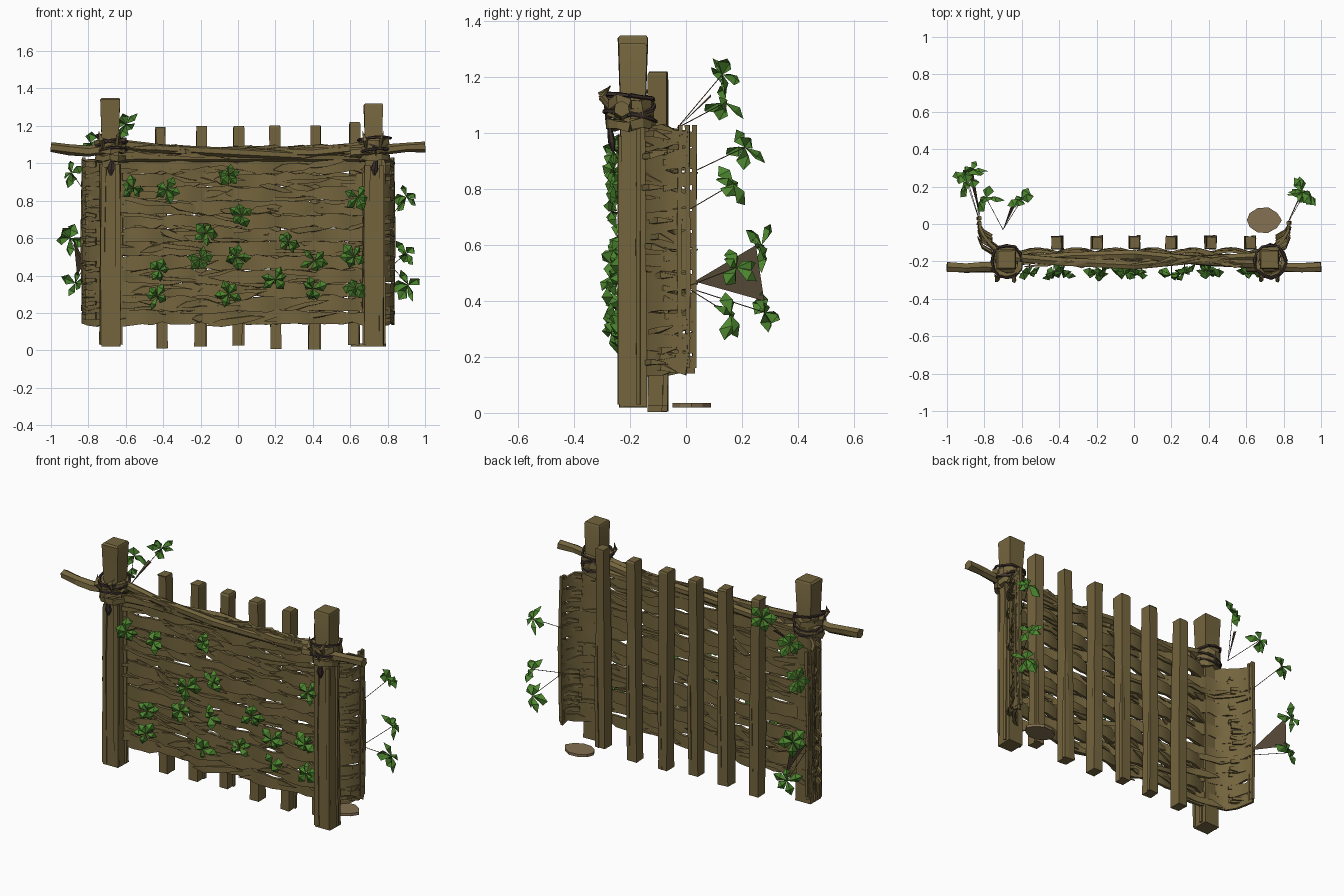
import bpy, bmesh, math, random
from mathutils import Vector

random.seed(7)
if "Cube" in bpy.data.objects:
    bpy.data.objects.remove(bpy.data.objects["Cube"])


def material(name, colour):
    m = bpy.data.materials.new(name)
    m.use_nodes = True
    m.diffuse_color = (*colour, 1)
    bsdf = m.node_tree.nodes["Principled BSDF"]
    bsdf.inputs["Base Color"].default_value = (*colour, 1)
    bsdf.inputs["Roughness"].default_value = 0.9
    return m


WOOD = material("weathered wood", (0.172, 0.128, 0.047))
CHIP = material("fresh cut wood", (0.23, 0.165, 0.085))
BARK = material("dry brown stem", (0.09, 0.064, 0.038))
ROPE = material("dark rope", (0.045, 0.03, 0.025))
LEAF = material("leaf green", (0.072, 0.235, 0.028))


def jit(a):
    return random.uniform(-a, a)


def finish(name, bm, mat, smooth=False):
    me = bpy.data.meshes.new(name)
    bm.to_mesh(me)
    bm.free()
    me.materials.append(mat)
    ob = bpy.data.objects.new(name, me)
    bpy.context.collection.objects.link(ob)
    if smooth:
        bpy.ops.object.select_all(action="DESELECT")
        ob.select_set(True)
        bpy.context.view_layer.objects.active = ob
        bpy.ops.object.shade_smooth_by_angle(angle=math.radians(40))


def sweep(bm, pts, sizes, sides=4, rough=0.0):
    """Sweep an n-sided section along pts; sizes holds half depth and half height."""
    pts = [Vector(p) for p in pts]
    rings = []
    for i, p in enumerate(pts):
        t = (pts[min(i + 1, len(pts) - 1)] - pts[max(i - 1, 0)]).normalized()
        ref = Vector((0, 1, 0)) if abs(t.z) > 0.9 else Vector((0, 0, 1))
        side = t.cross(ref).normalized()
        up = side.cross(t)
        a, b = sizes[i] if isinstance(sizes, list) else sizes
        k = math.sqrt(2) if sides == 4 else 1
        ring = []
        for j in range(sides):
            ang = math.tau * (j + 0.5) / sides
            r = k * (1 + jit(rough))
            ring.append(bm.verts.new(p + side * a * r * math.cos(ang) + up * b * r * math.sin(ang)))
        rings.append(ring)
    for r0, r1 in zip(rings, rings[1:]):
        for j in range(sides):
            n = (j + 1) % sides
            bm.faces.new((r0[j], r0[n], r1[n], r1[j]))
    bm.faces.new(rings[0][::-1])
    bm.faces.new(rings[-1])


# Two heavy corner posts with a slightly crowned top
for name, x, top in (("right_post", -0.68, 1.35), ("left_post", 0.73, 1.32)):
    bm = bmesh.new()
    zs = (0.02, 0.35, 0.7, 1.05, top - 0.01, top)
    w = (0.05, 0.047, 0.045, 0.044, 0.052, 0.046)
    lean = jit(0.005)
    sweep(bm, [(x + lean * z, -0.19, z) for z in zs], [(s, s) for s in w], 4, 0.05)
    # split slabs of wood on the front and sides
    for dx, dy in ((-0.038, -0.045), (0.036, -0.046), (0.047, 0.02), (-0.047, 0.01)):
        sweep(bm, [(x + dx, -0.19 + dy, 0.03), (x + dx + jit(0.008), -0.19 + dy, 0.6),
                   (x + dx, -0.19 + dy, 1.0 + jit(0.05))], (0.014, 0.008), 4, 0.3)
    finish(name, bm, WOOD, True)

# Row of slim stakes behind the weave
stakes = [-0.41, -0.2, 0.0, 0.2, 0.41, 0.62]
for i, x in enumerate(stakes):
    bm = bmesh.new()
    top = 1.22 if i == 5 else 1.2 + jit(0.01)
    base, lean = random.uniform(0.0, 0.03), jit(0.012)
    sweep(bm, [(x + lean * (z - 0.6), -0.1, z) for z in (base, 0.4, 0.8, top - 0.01, top)],
          [(0.028, 0.034)] * 4 + [(0.026, 0.031)], 4, 0.12)
    sweep(bm, [(x + 0.02, -0.075, base), (x + 0.025, -0.07, 0.5), (x + 0.02, -0.08, 1.0)],
          [(0.012, 0.01), (0.01, 0.01), (0.002, 0.002)], 4, 0.2)
    finish("stake_%d" % (i + 1), bm, WOOD)


def plan(x_run, phase, depth=-0.165):
    """Point on the weave path: straight middle, ends bending backwards."""
    s = 1 if x_run >= 0 else -1
    u = abs(x_run)
    if u <= 0.68:
        return s * u, depth + 0.022 * math.sin(math.pi * x_run / 0.205 + phase)
    a = min((u - 0.68) / 0.24, 1)
    bend = 0.17 if s > 0 else 0.195
    return s * (0.68 + 0.15 * math.sin(a * math.pi / 2)), depth + bend * a ** 1.3


# Woven bands, narrowing to open small gaps where they pass a stake or fray out
bm = bmesh.new()
rows, low, pitch = 12, 0.175, 0.0735
for r in range(rows):
    z0 = low + r * pitch
    pts, sizes = [], []
    for i in range(37):
        u = -0.92 + 1.84 * i / 36
        x, y = plan(u, r * math.pi)
        narrow = min(abs(x - s) for s in stakes) < 0.03 or abs(u) > 0.86
        pts.append((x, y, z0 + jit(0.006)))
        sizes.append((0.008, random.uniform(0.022, 0.04) if narrow else random.uniform(0.034, 0.045)))
    sweep(bm, pts, sizes, 4, 0.05)
finish("woven_bands", bm, WOOD, True)


# Frayed splinters lying along the weave
def splinters(name, count, depth):
    bm = bmesh.new()
    for _ in range(count):
        mid, half = jit(0.85), random.uniform(0.06, 0.2)
        z, tilt, ph = random.uniform(0.14, 1.01), jit(0.03), random.choice((0, math.pi))
        pts = []
        for k in range(5):
            f = k / 2 - 1
            x, y = plan(max(-0.94, min(0.94, mid + f * half)) + k * 0.0005, ph, depth)
            pts.append((x, y, z + f * tilt + jit(0.004)))
        h = random.uniform(0.008, 0.022)
        sweep(bm, pts, [(0.001, 0.002), (0.005, h), (0.006, h), (0.005, h * 0.8), (0.001, 0.001)], 4, 0.2)
    finish(name, bm, WOOD, True)


splinters("front_splinters", 75, -0.18)
splinters("back_splinters", 50, -0.152)

# Frayed tips and upright sticks at the folded ends
bm = bmesh.new()
for s, back in ((-1, 0.03), (1, 0.005)):
    for y in (back - 0.025, back):
        sweep(bm, [(s * 0.825, y, 0.16), (s * 0.832, y + jit(0.006), 0.6), (s * 0.825, y, 1.03)],
              (0.009, 0.008), 4, 0.2)
    for _ in range(45):
        z = random.uniform(0.15, 1.02)
        y = random.uniform(-0.13, -0.03)
        sweep(bm, [(s * 0.76, y - 0.03, z), (s * 0.81, y, z + jit(0.01)), (s * 0.835, y + 0.05, z + jit(0.02))],
              [(0.006, 0.009), (0.006, 0.011), (0.001, 0.003)], 4, 0.2)
finish("end_sticks", bm, WOOD)

# Twisted top rail, with blunt stubs poking past the posts
bm = bmesh.new()
rods = [
    ([(-1, -0.23, 1.085), (-0.9, -0.235, 1.075), (-0.8, -0.23, 1.065), (-0.62, -0.24, 1.09)], 0.028),
    ([(1, -0.23, 1.09), (0.9, -0.235, 1.085), (0.8, -0.23, 1.075), (0.6, -0.23, 1.06)], 0.028),
    ([(-0.75, -0.17, 1.12), (-0.4, -0.2, 1.08), (0, -0.22, 1.06), (0.35, -0.19, 1.04), (0.75, -0.17, 1.1)], 0.025),
    ([(-0.75, -0.21, 1.03), (-0.35, -0.17, 1.04), (0, -0.16, 1.07), (0.4, -0.2, 1.06), (0.8, -0.22, 1.1)], 0.026),
    ([(-0.66, -0.18, 1.03), (0, -0.19, 1.03), (0.7, -0.18, 1.03)], 0.022),
]
for pts, r in rods:
    sweep(bm, pts, (r, r), 6, 0.18)
for _ in range(34):
    x, z = jit(0.7), 1.06 + jit(0.03)
    sweep(bm, [(x - 0.12, -0.2 + jit(0.03), z), (x, -0.2 + jit(0.03), z), (x + 0.1, -0.2, z + jit(0.03))],
          [(0.002, 0.002), (0.009, 0.014), (0.001, 0.001)], 4, 0.2)
# wooden withies wrapped round the posts below the rope
for px in (-0.68, 0.73):
    for z in (1.03, 1.07, 1.11):
        loop = [(px + 0.072 * math.cos(a) + jit(0.005), -0.2 + 0.075 * math.sin(a) + jit(0.005), z + jit(0.012))
                for a in (math.tau * i / 12 for i in range(13))]
        sweep(bm, loop, (0.012, 0.016), 4, 0.25)
    for dx in (-0.04, 0.03):
        sweep(bm, [(px + dx, -0.26, 1.08), (px + dx * 1.3, -0.3, 1.13 + jit(0.02)), (px + dx * 1.6, -0.27, 1.17)],
              [(0.01, 0.012), (0.012, 0.014), (0.002, 0.003)], 5, 0.2)
finish("top_rail", bm, WOOD)

# Thin rope lashings with a hanging knot
for name, px in (("right_lashing", -0.68), ("left_lashing", 0.73)):
    bm = bmesh.new()
    for k in range(3):
        z, tx, ty = 1.06 + 0.035 * k, jit(0.03), jit(0.03)
        loop = []
        for i in range(13):
            a = math.tau * i / 12
            c, s = math.cos(a), math.sin(a)
            loop.append((px + 0.083 * c + jit(0.005), -0.2 + 0.087 * s + jit(0.005), z + tx * c + ty * s))
        sweep(bm, loop, (0.008, 0.008), 5, 0.2)
    sweep(bm, [(px, -0.285, 1.09), (px + 0.01, -0.275, 1.03), (px, -0.265, 0.97), (px, -0.26, 0.935)],
          [(0.006, 0.006), (0.007, 0.007), (0.022, 0.014), (0.006, 0.006)], 6, 0.15)
    finish(name, bm, ROPE)

# Flat wood chip on the ground
bm = bmesh.new()
chip = [(0.69 + 0.092 * math.cos(a) * (1 + jit(0.1)), 0.02 + 0.068 * math.sin(a) * (1 + jit(0.1)))
        for a in (math.tau * i / 10 for i in range(10))]
lower = [bm.verts.new((x, y, 0.02)) for x, y in chip]
upper = [bm.verts.new((x, y, 0.036)) for x, y in chip]
bm.faces.new(lower[::-1])
bm.faces.new(upper)
for i in range(10):
    n = (i + 1) % 10
    bm.faces.new((lower[i], lower[n], upper[n], upper[i]))
finish("ground_chip", bm, CHIP)


def sprig(bm, centre, facing, size=1.0, cup=0.0):
    """Cluster of folded leaflets fanned around the facing direction."""
    c, f = Vector(centre), Vector(facing).normalized()
    side = f.cross(Vector((0, 0, 1))).normalized()
    up = side.cross(f)
    start = jit(1)
    for k in range(5):
        a = start + math.tau * k / 5 + jit(0.3)
        out = (side * math.cos(a) + up * math.sin(a) + f * random.uniform(-0.3 - cup, 0.4 + cup)).normalized()
        across = (out.cross(f).normalized() + f * jit(0.6)).normalized()
        ln, w = size * random.uniform(0.06, 0.085), size * random.uniform(0.022, 0.032)
        v = [bm.verts.new(p) for p in (
            c, c + out * ln * 0.6 + across * w - f * 0.014, c + out * ln - f * 0.016,
            c + out * ln * 0.6 - across * w - f * 0.014, c + out * ln * 0.55 + f * 0.016)]
        for i in range(4):
            bm.faces.new((v[i], v[(i + 1) % 4], v[4]))


# Ivy on the front face
front = [(-0.56, 0.87), (-0.38, 0.86), (-0.05, 0.94), (0.02, 0.72), (-0.17, 0.63), (-0.01, 0.5), (-0.2, 0.49),
         (-0.42, 0.43), (-0.43, 0.29), (-0.05, 0.3), (0.2, 0.38), (0.27, 0.58), (0.4, 0.33), (0.41, 0.48),
         (0.64, 0.82), (0.62, 0.5), (0.63, 0.33)]
bm, stems = bmesh.new(), bmesh.new()
for x, z in front:
    y = -0.262 + jit(0.015)
    sprig(bm, (x, y, z), (jit(0.5), -1, 0.1 + jit(0.4)))
    sweep(stems, [(x, -0.16, z - 0.02), (x, y, z)], (0.003, 0.003), 3)
finish("front_leaves", bm, LEAF)

# Ivy reaching out behind the folded ends, on hair-thin stems
bm = bmesh.new()
behind = [(0.9, 0.17, 0.82), (0.9, 0.18, 0.52), (0.91, 0.16, 0.35), (-0.9, 0.27, 0.6), (-0.89, 0.21, 0.95),
          (-0.87, 0.28, 0.36), (-0.79, 0.14, 1.11), (-0.6, 0.13, 1.21)]
for x, y, z in behind:
    s = math.copysign(1, x)
    root = (-0.7, -0.03, 1.02) if z > 1 else (s * 0.82, 0.0, z - 0.1 if z > 0.7 else 0.45)
    sprig(bm, (x, y, z), (s * 0.5, 0.7, 0.5 + jit(0.3)), 1.15, 0.3)
    sweep(stems, [root, (x, y, z)], (0.002, 0.002), 3)
finish("back_leaves", bm, LEAF)
finish("leaf_stems", stems, BARK)

# Broad dry blades between the stems
bm = bmesh.new()
for tri in (((-0.82, 0.03, 0.47), (-0.88, 0.25, 0.6), (-0.86, 0.28, 0.4)),
            ((-0.7, -0.03, 1.02), (-0.66, 0.09, 1.14), (-0.64, 0.09, 1.13))):
    bm.faces.new([bm.verts.new(p) for p in tri])
finish("dry_blades", bm, BARK)
